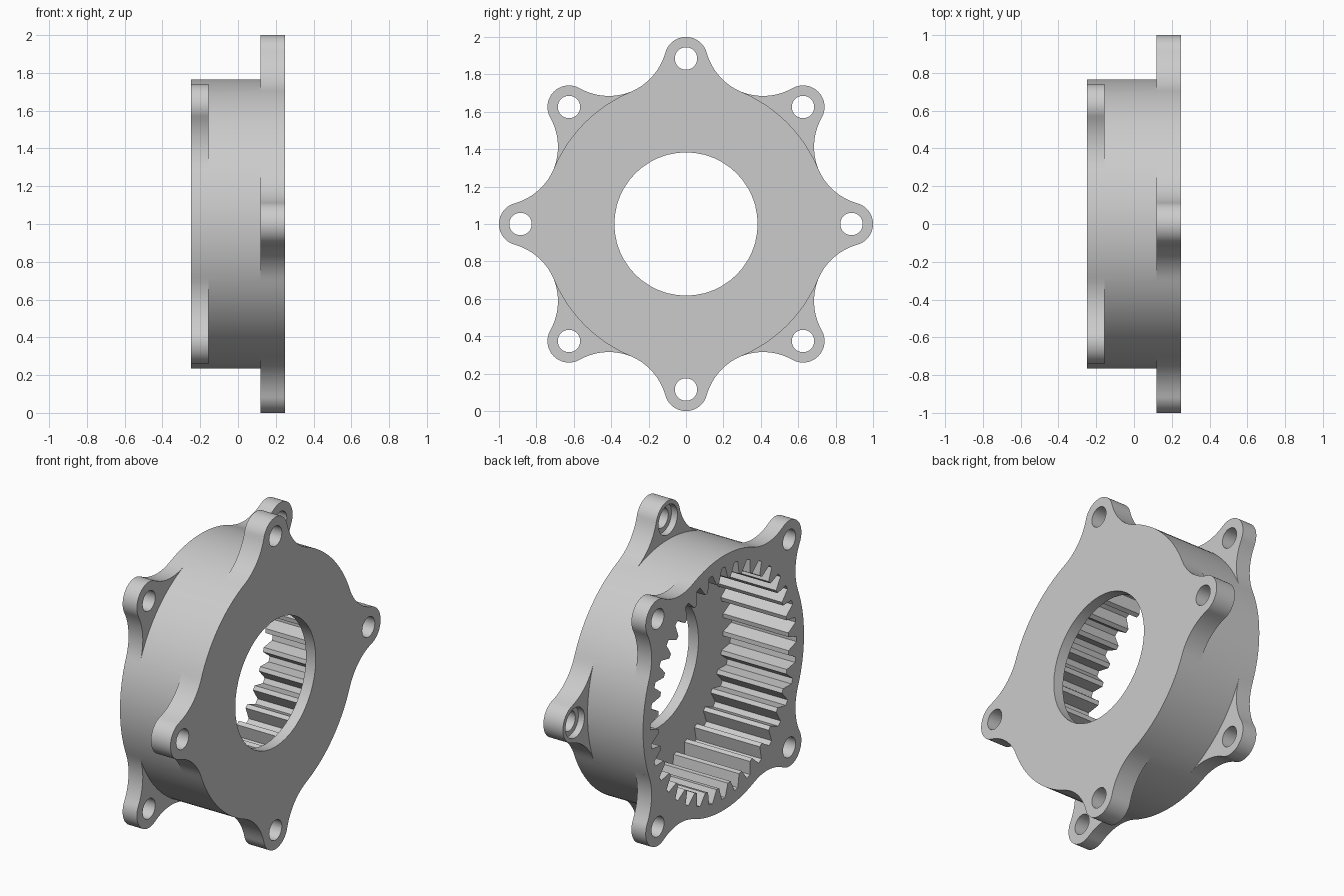
import bpy
import bmesh
from math import sin, cos, pi, radians, atan2, acos

old = bpy.data.objects.get("Cube")
if old:
    bpy.data.objects.remove(old, do_unlink=True)

BODY_R, BOLT_R, LUG_R, FILLET_R = 0.766, 0.885, 0.115, 0.32
TOOTH_COUNT, ROOT_R, TIP_R = 36, 0.695, 0.62

grey = bpy.data.materials.new("light_grey_metal")
grey.use_nodes = True
colour = (0.6, 0.6, 0.6, 1)
grey.diffuse_color = colour
grey.node_tree.nodes["Principled BSDF"].inputs["Base Color"].default_value = colour


def prisms(name, outlines, x0, x1):
    """Extrude (y, z) outlines along x into one object."""
    bm = bmesh.new()
    for pts in outlines:
        low = [bm.verts.new((x0, y, z)) for y, z in pts]
        high = [bm.verts.new((x1, y, z)) for y, z in pts]
        bm.faces.new(low[::-1])
        bm.faces.new(high)
        n = len(pts)
        for i in range(n):
            j = (i + 1) % n
            bm.faces.new((low[i], low[j], high[j], high[i]))
    bmesh.ops.recalc_face_normals(bm, faces=bm.faces[:])
    mesh = bpy.data.meshes.new(name)
    bm.to_mesh(mesh)
    bm.free()
    mesh.materials.append(grey)
    obj = bpy.data.objects.new(name, mesh)
    bpy.context.collection.objects.link(obj)
    return obj


def arc(cy, cz, r, a0, a1, n):
    return [(cy + r * cos(a0 + (a1 - a0) * i / n), cz + r * sin(a0 + (a1 - a0) * i / n))
            for i in range(n + 1)]


def circle(cy, cz, r, n):
    return arc(cy, cz, r, 0, 2 * pi, n)[:-1]


def turned(pts, a):
    return [(y * cos(a) - z * sin(a), y * sin(a) + z * cos(a)) for y, z in pts]


def lug_outline():
    """Rounded ear on the +y axis, blended into the body by concave fillets."""
    d, e = BODY_R + FILLET_R, LUG_R + FILLET_R
    t = acos((d * d + BOLT_R ** 2 - e * e) / (2 * d * BOLT_R))
    fy, fz = d * cos(t), d * sin(t)
    join = atan2(fz, fy - BOLT_R)
    upper = arc(BOLT_R, 0, LUG_R, 0, join, 14)
    upper += arc(fy, fz, FILLET_R, join - pi, t - pi, 14)[1:]
    upper.append((0.7 * cos(t), 0.7 * sin(t)))
    return upper + [(y, -z) for y, z in reversed(upper[1:])]


def gear_outline():
    """Inner tooth space: flat roots and narrow flat tips."""
    step = 2 * pi / TOOTH_COUNT
    shape = ((-0.13, ROOT_R), (0.13, ROOT_R), (0.38, TIP_R), (0.62, TIP_R))
    return [(r * cos((i + f) * step), r * sin((i + f) * step))
            for i in range(TOOTH_COUNT) for f, r in shape]


def combine(target, tool, operation):
    mod = target.modifiers.new(tool.name, "BOOLEAN")
    mod.object, mod.operation, mod.solver = tool, operation, "EXACT"
    bpy.context.view_layer.objects.active = target
    bpy.ops.object.modifier_apply(modifier=mod.name)
    bpy.data.objects.remove(tool, do_unlink=True)


straight = [i * pi / 2 for i in range(4)]
diagonal = [a + pi / 4 for a in straight]
hole = circle(BOLT_R, 0, 0.06, 32)
counterbore = circle(BOLT_R, 0, 0.09, 32)

# Round body with two sets of mounting lugs
housing = prisms("ring_gear_housing", [circle(0, 0, BODY_R, 128)], -0.25, 0.25)
for name, angles, x0, x1 in (("thick_lugs", straight, 0.12, 0.25),
                             ("thin_lugs", diagonal, -0.25, -0.155)):
    combine(housing, prisms(name, [turned(lug_outline(), a) for a in angles], x0, x1), "UNION")

# Toothed cavity, central opening, bolt holes and counterbores
cuts = (("gear_cavity", [gear_outline()], -0.3, 0.185),
        ("centre_opening", [circle(0, 0, 0.383, 48)], 0.1, 0.3),
        ("bolt_holes", [turned(hole, a) for a in straight + diagonal], -0.3, 0.3),
        ("counterbores", [turned(counterbore, a) for a in straight], 0.05, 0.16))
for name, outlines, x0, x1 in cuts:
    combine(housing, prisms(name, outlines, x0, x1), "DIFFERENCE")

# Stand on the ground with smooth curved walls
for v in housing.data.vertices:
    v.co.z += 1
bpy.ops.object.select_all(action="DESELECT")
housing.select_set(True)
bpy.context.view_layer.objects.active = housing
bpy.ops.object.shade_smooth_by_angle(angle=radians(25))
